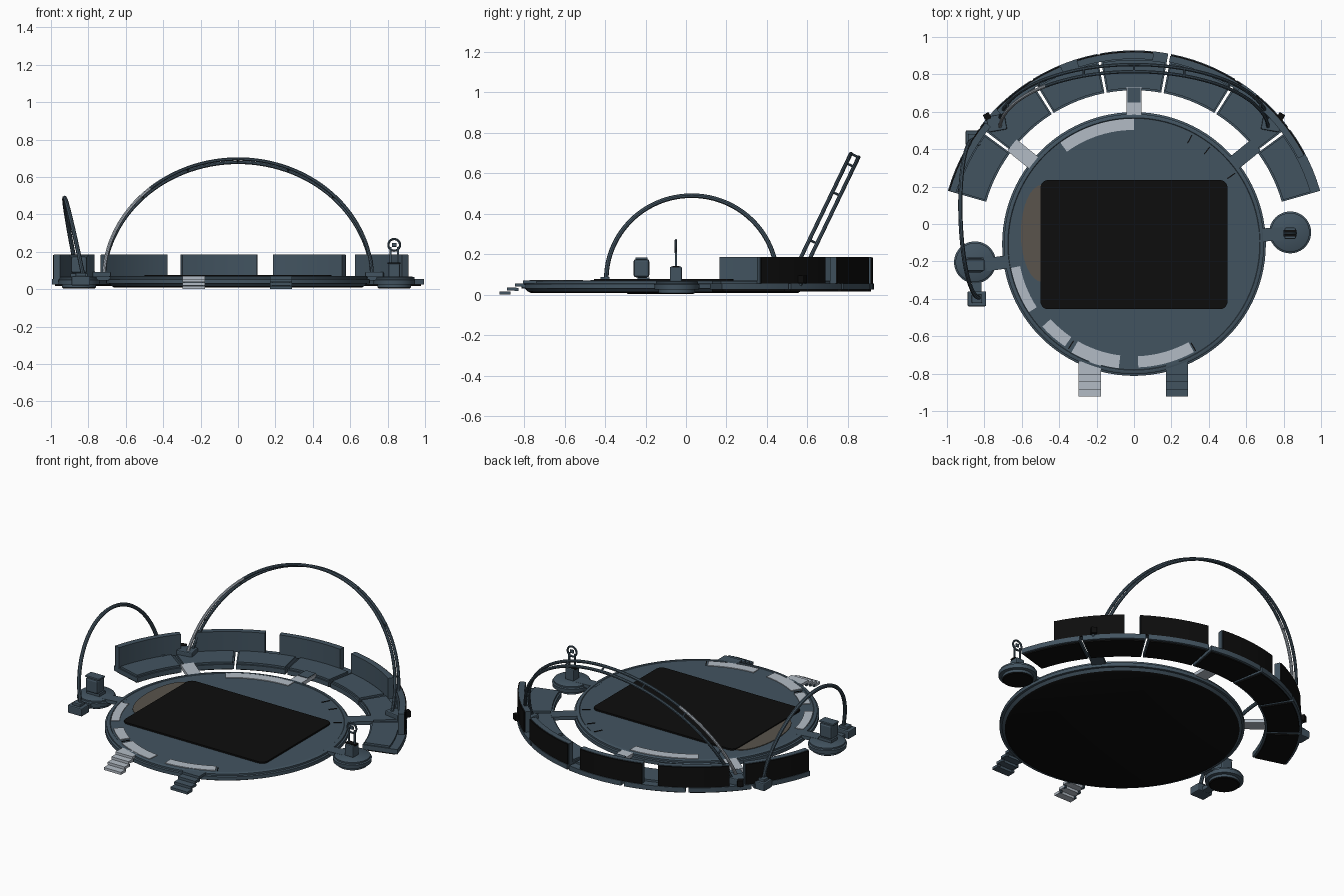
import bpy, bmesh, math
from mathutils import Vector, Matrix

if "Cube" in bpy.data.objects:
    bpy.data.objects.remove(bpy.data.objects["Cube"])

CY = -0.107  # common centre of deck and bench arc


def mat(name, rgb):
    m = bpy.data.materials.new(name)
    m.diffuse_color = (*rgb, 1)
    m.use_nodes = True
    m.node_tree.nodes["Principled BSDF"].inputs["Base Color"].default_value = m.diffuse_color
    return m


SLATE = mat("slate", (0.055, 0.088, 0.118))
LIGHT = mat("pale grey", (0.45, 0.50, 0.56))
BLACK = mat("black", (0.004, 0.004, 0.004))
BROWN = mat("brown grey", (0.10, 0.088, 0.072))


def finish(bm, name, m, smooth=False):
    bmesh.ops.recalc_face_normals(bm, faces=bm.faces[:])
    me = bpy.data.meshes.new(name)
    bm.to_mesh(me)
    bm.free()
    me.materials.append(m)
    ob = bpy.data.objects.new(name, me)
    bpy.context.collection.objects.link(ob)
    if smooth:
        bpy.ops.object.select_all(action='DESELECT')
        ob.select_set(True)
        bpy.context.view_layer.objects.active = ob
        bpy.ops.object.shade_smooth_by_angle(angle=math.radians(35))
    return ob


def box(name, loc, size, m, rot=0, bevel=0.0):
    bm = bmesh.new()
    bmesh.ops.create_cube(bm, size=1, matrix=Matrix.Translation(loc) @ Matrix.Rotation(math.radians(rot), 4, 'Z')
                          @ Matrix.Diagonal((*size, 1)))
    if bevel:
        bmesh.ops.bevel(bm, geom=bm.edges[:], offset=bevel, segments=2, affect='EDGES', profile=0.5)
    return finish(bm, name, m)


def lathe(name, profile, m, cx=0, cy=CY, n=96):
    """Closed solid of revolution from (radius, z) points, bottom to top."""
    bm = bmesh.new()
    rings = [[bm.verts.new((cx + r * math.cos(2 * math.pi * i / n), cy + r * math.sin(2 * math.pi * i / n), z))
              for i in range(n)] for r, z in profile]
    for a, b in zip(rings, rings[1:]):
        for i in range(n):
            j = (i + 1) % n
            bm.faces.new((a[i], a[j], b[j], b[i]))
    bm.faces.new(rings[0][::-1])
    bm.faces.new(rings[-1])
    return finish(bm, name, m, True)


def arc_block(name, r0, r1, z0, z1, a0, a1, m, lean=0.0):
    """Curved block between two radii, heights and angles (degrees)."""
    bm = bmesh.new()
    n = max(2, int(abs(a1 - a0) / 3))
    rows = []
    for i in range(n + 1):
        t = math.radians(a0 + (a1 - a0) * i / n)
        c, s = math.cos(t), math.sin(t)
        rows.append([bm.verts.new((r * c, CY + r * s, z)) for r, z in
                     ((r0, z0), (r1, z0), (r1 + lean, z1), (r0 + lean, z1))])
    for a, b in zip(rows, rows[1:]):
        for k in range(4):
            bm.faces.new((a[k], a[(k + 1) % 4], b[(k + 1) % 4], b[k]))
    bm.faces.new(rows[0])
    bm.faces.new(rows[-1][::-1])
    return finish(bm, name, m, True)


def arch_tube(name, centre, u, v, rad, off, half, m, a0=0, a1=180):
    """Round tube along a semicircle in the plane of u and v."""
    c, u, v = Vector(centre), Vector(u).normalized(), Vector(v).normalized()
    w = u.cross(v)
    bm = bmesh.new()
    n, k = max(2, int((a1 - a0) / 3)), 8
    rows = []
    for i in range(n + 1):
        t = math.radians(a0 + (a1 - a0) * i / n)
        d = u * math.cos(t) + v * math.sin(t)
        rows.append([bm.verts.new(c + d * (rad + half * math.cos(2 * math.pi * j / k))
                                  + w * (off + half * math.sin(2 * math.pi * j / k))) for j in range(k)])
    for a, b in zip(rows, rows[1:]):
        for j in range(k):
            bm.faces.new((a[j], a[(j + 1) % k], b[(j + 1) % k], b[j]))
    bm.faces.new(rows[0])
    bm.faces.new(rows[-1][::-1])
    return finish(bm, name, m, True)


# round deck with stepped rim and dark underside
lathe("deck", [(0.675, 0.016), (0.69, 0.03), (0.705, 0.03), (0.705, 0.052), (0.695, 0.055),
               (0.695, 0.066), (0.688, 0.07), (0.675, 0.07), (0.672, 0.067)], SLATE)
lathe("deck_underside", [(0.66, 0.008), (0.675, 0.016)], BLACK)
for a in (52, 35, 62, 118, 238, 300):
    t = math.radians(a)
    box("deck_tick", (0.635 * math.cos(t), CY + 0.635 * math.sin(t), 0.068), (0.05, 0.006, 0.004), BLACK, a)

# pale panels on the deck border
for r0, r1, a0, a1 in ((0.61, 0.67, 90, 126), (0.62, 0.67, 191, 213), (0.60, 0.66, 222, 236),
                       (0.60, 0.67, 240, 263), (0.60, 0.66, 272, 299)):
    arc_block("pale_panel", r0, r1, 0.066, 0.0715, a0, a1, LIGHT)

# brown crescent beside the stage
bm = bmesh.new()
pts = [(-0.49 - 0.115 * math.sin(math.pi * i / 16), -0.05 + 0.26 * math.cos(math.pi * i / 16)) for i in range(17)]
f = bm.faces.new([bm.verts.new((x, y, 0.066)) for x, y in pts])
g = bmesh.ops.extrude_face_region(bm, geom=[f])
bmesh.ops.translate(bm, vec=(0, 0, 0.005), verts=[e for e in g["geom"] if isinstance(e, bmesh.types.BMVert)])
finish(bm, "brown_crescent", BROWN)

# black rounded floor screen
bm = bmesh.new()
vs = []
for sx, sy, a in ((1, 1, 0), (-1, 1, 90), (-1, -1, 180), (1, -1, 270)):
    for i in range(6):
        t = math.radians(a + 18 * i)
        vs.append(bm.verts.new((sx * 0.46 + 0.04 * math.cos(t), -0.11 + sy * 0.305 + 0.04 * math.sin(t), 0.066)))
f = bm.faces.new(vs)
g = bmesh.ops.extrude_face_region(bm, geom=[f])
bmesh.ops.translate(bm, vec=(0, 0, 0.011), verts=[e for e in g["geom"] if isinstance(e, bmesh.types.BMVert)])
finish(bm, "floor_screen", BLACK)

# seven bench segments
step = 149 / 7
for i in range(7):
    a0 = 15.5 + step * i + 0.45
    a1 = 15.5 + step * (i + 1) - 0.45
    arc_block("bench_seat", 0.822, 1.035, 0.024, 0.054, a0, a1, SLATE)
    arc_block("bench_cushion", 0.832, 0.985, 0.054, 0.066, a0 + 0.5, a1 - 0.5, SLATE)
    arc_block("bench_underside", 0.835, 1.02, 0.016, 0.024, a0 + 0.5, a1 - 0.5, BLACK)

# five backrests with dark rear panels
for i in range(5):
    a1 = 164 - 28.3 * i
    a0 = a1 - 23.3
    arc_block("backrest", 0.99, 1.024, 0.054, 0.185, a0, a1, SLATE)
    arc_block("backrest_rear_panel", 1.024, 1.031, 0.054, 0.182, a0 + 0.2, a1 - 0.2, BLACK)

# bridges from deck to bench and pods
for a, w, r0, r1, m in ((90, 0.08, 0.68, 0.84, LIGHT), (141, 0.08, 0.68, 0.84, LIGHT), (39, 0.08, 0.68, 0.84, SLATE),
                        (188, 0.07, 0.66, 0.80, SLATE), (4, 0.07, 0.66, 0.80, SLATE)):
    t, r = math.radians(a), (r0 + r1) / 2
    box("bridge", (r * math.cos(t), CY + r * math.sin(t), 0.057), (r1 - r0, w, 0.022), m, a)
box("bridge_end_plate", (0, 0.69, 0.069), (0.07, 0.08, 0.006), SLATE)

# side pods
PODS = ((-0.85, -0.205), (0.835, -0.045))
for x, y in PODS:
    lathe("pod", [(0.09, 0.008), (0.09, 0.024), (0.11, 0.026), (0.112, 0.05), (0.104, 0.054), (0.104, 0.063),
                  (0.098, 0.067)], SLATE, x, y, 48)
    lathe("pod_underside", [(0.082, 0.003), (0.088, 0.008)], BLACK, x, y, 48)

# console on the left pod
x, y = PODS[0]
box("console_foot", (x, y - 0.005, 0.075), (0.09, 0.06, 0.02), SLATE)
box("console_body", (x, y - 0.015, 0.13), (0.085, 0.078, 0.09), SLATE, bevel=0.012)
box("console_cap", (x, y - 0.015, 0.178), (0.10, 0.06, 0.012), SLATE, bevel=0.004)

# pedestal with ring on the right pod
x, y = PODS[1]
box("pedestal", (x, y - 0.005, 0.10), (0.06, 0.06, 0.075), SLATE, bevel=0.006)
box("pedestal_top", (x, y - 0.005, 0.138), (0.07, 0.035, 0.008), BLACK)
for s in (-1, 1):
    box("ring_post", (x + s * 0.02, y - 0.005, 0.18), (0.009, 0.009, 0.09), SLATE)
arch_tube("ring", (x, y - 0.005, 0.237), (1, 0, 0), (0, 0, 1), 0.031, 0, 0.006, SLATE, 0, 360)
box("ring_crossbar", (x, y - 0.005, 0.237), (0.024, 0.008, 0.022), SLATE, bevel=0.003)

# large leaning double arch over the bench
tilt = math.radians(64.3)
V = Vector((0, math.cos(tilt), math.sin(tilt)))
C = Vector((0, 0.522, 0.04))
arch_tube("big_arch_rear", C, (1, 0, 0), V, 0.718, -0.021, 0.0095, SLATE)
arch_tube("big_arch_front", C, (1, 0, 0), V, 0.718, 0.021, 0.0095, SLATE, 0, 131)
arch_tube("big_arch_front_pale", C, (1, 0, 0), V, 0.718, 0.021, 0.0095, LIGHT, 131, 180)
W = Vector((1, 0, 0)).cross(V)
for a in (20, 45, 68, 90, 112, 135, 160):
    t = math.radians(a)
    d = Vector((math.cos(t), 0, 0)) + V * math.sin(t)
    bm = bmesh.new()
    M = Matrix.Translation(C + d * 0.718) @ W.to_track_quat('Z', 'Y').to_matrix().to_4x4()
    bmesh.ops.create_cone(bm, segments=8, radius1=0.006, radius2=0.006, depth=0.04, cap_ends=True, matrix=M)
    finish(bm, "big_arch_rung", SLATE, True)
for s in (-1, 1):
    box("big_arch_foot", (s * 0.735, 0.54, 0.068), (0.10, 0.085, 0.05), SLATE, s * -10, 0.006)
    box("big_arch_clamp", (s * 0.785, 0.575, 0.075), (0.035, 0.035, 0.04), BLACK, s * -30, 0.004)

# small leaning arch on the left
U2 = Vector((0.03, -0.86, 0)).normalized()
arch_tube("small_arch", (-0.843, 0.028, 0.075), U2, (-0.2, 0, 0.98), 0.422, 0, 0.0115, SLATE)
for x, y, w in ((-0.84, -0.40, 0.10), (-0.86, 0.46, 0.08)):
    box("small_arch_foot", (x, y, 0.045), (w, 0.08, 0.05), SLATE, 0, 0.006)
    box("small_arch_socket", (x, y, 0.077), (0.055, 0.045, 0.02), SLATE, 0, 0.004)
box("small_arch_foot_link", (-0.84, -0.33, 0.035), (0.05, 0.08, 0.025), SLATE)

# two front stairs
for x, m in ((-0.237, LIGHT), (0.23, SLATE)):
    box("stair_landing", (x, -0.77, 0.062), (0.12, 0.07, 0.016), m)
    for i in range(3):
        box("stair_tread", (x, -0.823 - 0.038 * i, 0.047 - 0.0195 * i), (0.12, 0.046, 0.016), m)
        for s in (-1, 1):
            box("stair_side", (x + s * 0.052, -0.80 - 0.038 * i, 0.042 - 0.0175 * i), (0.012, 0.02, 0.014), SLATE)
